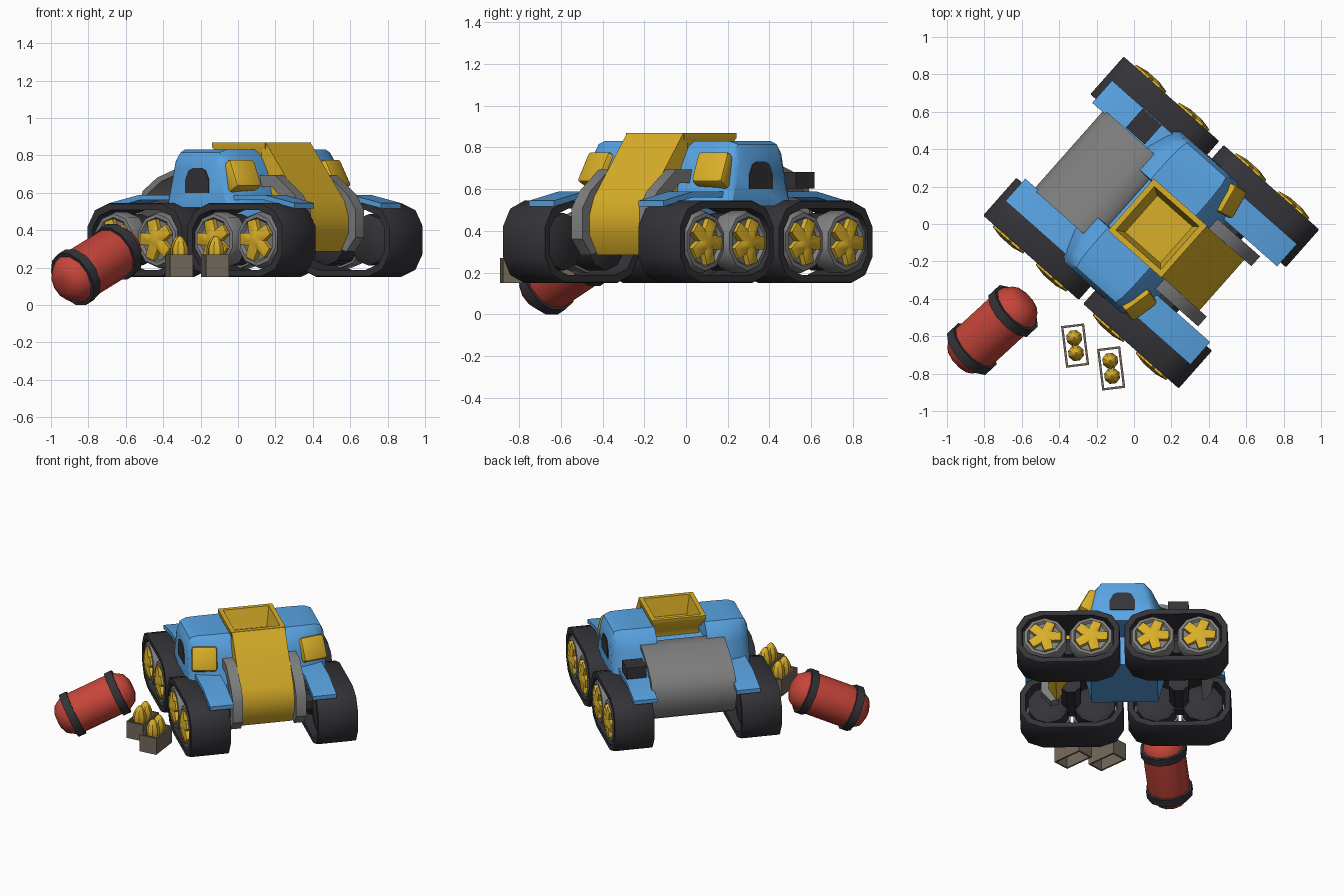
import bpy, bmesh, math
from mathutils import Matrix, Vector, Euler

if "Cube" in bpy.data.objects:
    bpy.data.objects.remove(bpy.data.objects["Cube"])

def material(name, rgb):
    m = bpy.data.materials.new(name)
    m.diffuse_color = (*rgb, 1)
    m.use_nodes = True
    m.node_tree.nodes["Principled BSDF"].inputs["Base Color"].default_value = m.diffuse_color
    return m

BLUE = material("blue paint", (0.10, 0.37, 0.77))
YELLOW = material("yellow paint", (0.70, 0.43, 0.022))
GREY = material("grey metal", (0.21, 0.21, 0.21))
DARK = material("dark rubber", (0.034, 0.034, 0.040))
RED = material("red paint", (0.57, 0.06, 0.042))
TAUPE = material("taupe crate", (0.17, 0.135, 0.105))

# vehicle frame: x forward, y left, turned on the spot
CAR = Matrix.Translation((0.092, 0.008, 0)) @ Matrix.Rotation(math.radians(-41.5), 4, 'Z')

def finish(name, bm, mat, mtx):
    bmesh.ops.recalc_face_normals(bm, faces=bm.faces)
    bm.transform(mtx)
    me = bpy.data.meshes.new(name)
    bm.to_mesh(me)
    bm.free()
    me.materials.append(mat)
    for p in me.polygons:
        p.use_smooth = True
    me.set_sharp_from_angle(angle=math.radians(38))
    ob = bpy.data.objects.new(name, me)
    bpy.context.collection.objects.link(ob)
    return ob

def loft(name, loops, mat, mtx=CAR, closed=False):
    """Skin equal-length loops; cap the ends or close into a ring."""
    bm = bmesh.new()
    rows = [[bm.verts.new(p) for p in lp] for lp in loops]
    n = len(rows[0])
    pairs = list(zip(rows, rows[1:])) + ([(rows[-1], rows[0])] if closed else [])
    for a, b in pairs:
        for i in range(n):
            j = (i + 1) % n
            bm.faces.new((a[i], a[j], b[j], b[i]))
    if not closed:
        bm.faces.new(rows[0])
        bm.faces.new(rows[-1])
    return finish(name, bm, mat, mtx)

def prism(name, pts, y0, y1, mat, mtx=CAR):
    return loft(name, [[(x, y, z) for x, z in pts] for y in (y0, y1)], mat, mtx)

def circle(r, n, phase=0.5):
    return [(r * math.cos(2 * math.pi * (i + phase) / n),
             r * math.sin(2 * math.pi * (i + phase) / n)) for i in range(n)]

def lathe(name, prof, n, mat, mtx, closed=False):
    """Profile of (radius, height), spun round z."""
    return loft(name, [[(x, y, h) for x, y in circle(r, n)] for r, h in prof], mat, mtx, closed)

def along_y(x, y, z, s):
    return CAR @ Matrix.Translation((x, y, z)) @ Matrix.Rotation(-s * math.pi / 2, 4, 'X')

def box(name, size, mat, mtx, bevel=0):
    bm = bmesh.new()
    bmesh.ops.create_cube(bm, size=1)
    bm.transform(Matrix.Diagonal((*size, 1)))
    if bevel:
        bmesh.ops.bevel(bm, geom=bm.edges[:], offset=bevel, segments=2, profile=0.5, affect='EDGES')
    return finish(name, bm, mat, mtx)

# ---- track pods ----
def track_outline(cx, y, d):
    end = [(0.19, -0.1975), (0.29, -0.16), (0.341, -0.075), (0.341, 0.075), (0.29, 0.16), (0.19, 0.1975)]
    pts = end + [(-x, -z) for x, z in end]
    return [(cx + x * (1 - d / 0.341), y, 0.3475 + z * (1 - d / 0.1975)) for x, z in pts]

star = []
for i in range(5):
    t = math.pi / 2 + 0.25 + i * 2 * math.pi / 5
    for r, w in ((0.108, -0.03), (0.108, 0.03)):
        star.append((r * math.cos(t) - w * math.sin(t), r * math.sin(t) + w * math.cos(t)))
    star.append((0.058 * math.cos(t + math.pi / 5), 0.058 * math.sin(t + math.pi / 5)))

for s in (1, -1):
    for f in (1, -1):
        cx = f * 0.357
        rings = [(0.298, 0.004), (0.305, 0), (0.56, 0), (0.567, 0.004), (0.567, 0.038), (0.298, 0.038)]
        loft("track_belt", [track_outline(cx, s * y, d) for y, d in rings], DARK, closed=True)
        for k in (1, -1):
            wx = cx + k * 0.1535
            lathe("wheel_drum", [(0.10, 0.32), (0.138, 0.34), (0.138, 0.47)], 10, DARK,
                  along_y(wx, 0, 0.348, s))
            lathe("wheel", [(0.15, 0.46), (0.15, 0.545), (0.14, 0.565), (0.12, 0.567), (0.108, 0.55)],
                  10, GREY, along_y(wx, 0, 0.348, s))
            loft("wheel_spokes", [[(x * q, y * q, h) for x, y in star]
                                  for q, h in ((1, 0.54), (1, 0.578), (0.4, 0.592))], YELLOW,
                 along_y(wx, 0, 0.348, s))
        lathe("axle", [(0.07, 0.1), (0.07, 0.38)], 8, DARK, along_y(cx, 0, 0.37, s))
        box("axle_link", (0.3, 0.08, 0.1), DARK, CAR @ Matrix.Translation((cx, s * 0.37, 0.348)))
    # fender over both pods
    top = [(0.66, 0.545), (0.45, 0.588), (-0.45, 0.588), (-0.66, 0.545)]
    prism("fender", top + [(x, z - 0.028) for x, z in reversed(top)], s * 0.27, s * 0.43, BLUE)

# ---- blue hull ----
half = [(0.467, 0.21, 0.165, 0.12, 0.77), (0.445, 0.235, 0.19, 0.14, 0.815), (0.40, 0.26, 0.215, 0.15, 0.83),
        (0.30, 0.295, 0.25, 0.155, 0.83), (0.17, 0.295, 0.25, 0.155, 0.83), (0.165, 0.28, 0.22, 0.15, 0.72)]
secs = half + [(-y, *r) for y, *r in reversed(half)]
loops = []
for y, w0, w1, w2, zt in secs:
    zm = 0.52 + (zt - 0.52) * 0.6
    side = [(w0, 0.52), (w1, zm), ((w1 + w2) / 2 + 0.008, zm + (zt - zm) * 0.62), (w2, zt)]
    loops.append([(x, y, z) for x, z in side] + [(-x, y, z) for x, z in reversed(side)])
loft("cab_hull", loops, BLUE)
prism("lower_hull", [(0.28, 0.55), (0.22, 0.31), (-0.22, 0.31), (-0.28, 0.55)], -0.25, 0.25, BLUE)

arch = [(-0.085, 0.60), (-0.085, 0.67), (-0.06, 0.72), (-0.03, 0.732),
        (0.03, 0.732), (0.06, 0.72), (0.085, 0.67), (0.085, 0.60)]
bracket = [(0.22, 0.695), (0.36, 0.695), (0.50, 0.59), (0.556, 0.51), (0.556, 0.36), (0.49, 0.285),
           (0.44, 0.30), (0.485, 0.38), (0.485, 0.49), (0.44, 0.55), (0.34, 0.63), (0.22, 0.63)]
for s in (1, -1):
    prism("side_window", arch, s * 0.46, s * 0.471, DARK)
    prism("front_bracket", bracket, s * 0.18, s * 0.25, GREY)
    turn = Euler((0, math.radians(-27), math.radians(12 * s))).to_matrix().to_4x4()
    box("headlight", (0.10, 0.17, 0.165), YELLOW,
        CAR @ Matrix.Translation((0.222, s * 0.365, 0.688)) @ turn, 0.02)

# ---- yellow hopper and chute ----
def rect(x0, x1, w, z):
    return [(x0, -w, z), (x1, -w, z), (x1, w, z), (x0, w, z)]
loft("hopper", [rect(-0.08, 0.2, 0.15, 0.70), rect(-0.08, 0.2, 0.15, 0.76), rect(-0.145, 0.235, 0.185, 0.845),
                rect(-0.145, 0.235, 0.185, 0.87), rect(-0.115, 0.205, 0.155, 0.87), rect(-0.07, 0.18, 0.13, 0.74)],
     YELLOW)
prism("front_chute", [(0.205, 0.868), (0.235, 0.868), (0.475, 0.56), (0.505, 0.48), (0.505, 0.38),
                      (0.45, 0.285), (0.25, 0.56), (0.2, 0.70)], -0.18, 0.18, YELLOW)

# ---- grey rear cover (curved plate) and dark box ----
cover = [(-0.19, 0.745), (-0.28, 0.74), (-0.45, 0.68), (-0.55, 0.61), (-0.588, 0.52), (-0.575, 0.40), (-0.54, 0.35)]
prism("rear_cover", cover + [(x + 0.03, z - 0.02) for x, z in reversed(cover)], -0.285, 0.285, GREY)
box("utility_box", (0.135, 0.135, 0.08), DARK, CAR @ Matrix.Translation((-0.37, 0.358, 0.642)))

# ---- red barrel, leaning ----
aim = Vector((0.67, 0.616, 0.415)).to_track_quat('Z', 'Y').to_matrix().to_4x4()
BAR = Matrix.Translation((-0.757, -0.567, 0.217)) @ aim
lathe("barrel", [(0.05, -0.272), (0.10, -0.25), (0.138, -0.19), (0.142, -0.12), (0.142, 0.12),
                 (0.138, 0.19), (0.10, 0.25), (0.05, 0.272)], 12, RED, BAR)
for h in (-0.165, 0.165):
    lathe("barrel_band", [(0.13, h - 0.027), (0.156, h - 0.027), (0.156, h + 0.027), (0.13, h + 0.027)],
          12, DARK, BAR, True)

# ---- ammunition crates, open top and bottom ----
def ring(w, l, z):
    return [(-w, -l, z), (w, -l, z), (w, l, z), (-w, l, z)]
for cx, cy in ((-0.315, -0.65), (-0.122, -0.772)):
    C = Matrix.Translation((cx, cy, 0)) @ Matrix.Rotation(math.radians(7), 4, 'Z')
    loft("crate_walls", [ring(0.062, 0.112, 0.15), ring(0.062, 0.112, 0.27), ring(0.05, 0.10, 0.27),
                         ring(0.05, 0.10, 0.15)], TAUPE, C, True)
    for o in (-0.041, 0.041):
        lathe("shell", [(0.036, 0.23), (0.044, 0.27), (0.044, 0.305), (0.032, 0.335), (0.018, 0.358),
                        (0.005, 0.368)], 8, YELLOW, C @ Matrix.Translation((0, o, 0)))
